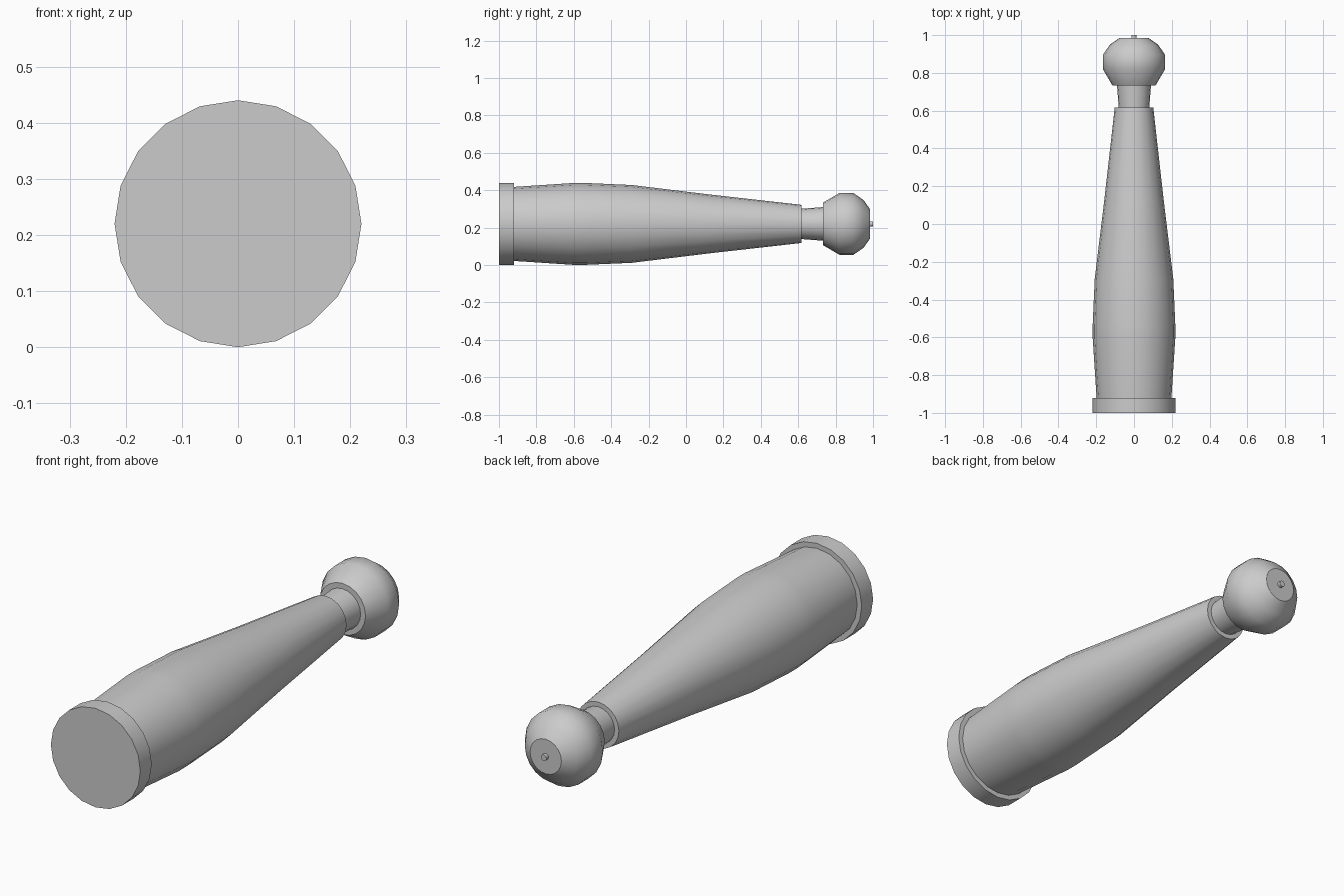
import bpy, bmesh
from math import sin, cos, pi, radians

if "Cube" in bpy.data.objects:
    bpy.data.objects.remove(bpy.data.objects["Cube"])

SIDES = 20
AXIS_Z = 0.22


def lathe(name, profile, sides=SIDES):
    """Closed solid turned around the lengthwise (y) axis; profile is (y, radius)."""
    bm = bmesh.new()
    rings = []
    for y, r in profile:
        rings.append([bm.verts.new((r * sin(2 * pi * i / sides), y,
                                    AXIS_Z + r * cos(2 * pi * i / sides)))
                      for i in range(sides)])
    for a, b in zip(rings, rings[1:]):
        for i in range(sides):
            j = (i + 1) % sides
            bm.faces.new((a[i], a[j], b[j], b[i]))
    bm.faces.new(rings[0])
    bm.faces.new(rings[-1])
    bmesh.ops.recalc_face_normals(bm, faces=bm.faces)
    mesh = bpy.data.meshes.new(name)
    bm.to_mesh(mesh)
    bm.free()
    obj = bpy.data.objects.new(name, mesh)
    bpy.context.collection.objects.link(obj)
    bpy.ops.object.select_all(action='DESELECT')
    obj.select_set(True)
    bpy.context.view_layer.objects.active = obj
    bpy.ops.object.shade_smooth_by_angle(angle=radians(35))
    return obj


# Flat collar at the front end
lathe("base_collar", [(-1.0, 0.22), (-0.92, 0.22)])

# Long bulging body that tapers towards the neck
lathe("body", [(-0.92, 0.198), (-0.60, 0.219), (-0.54, 0.219),
               (-0.29, 0.208), (0.12, 0.158), (0.617, 0.102)])

# Narrow neck, flaring slightly into the knob
lathe("neck", [(0.617, 0.081), (0.735, 0.09)])

# Rounded knob
lathe("knob", [(0.733, 0.114), (0.82, 0.165), (0.895, 0.165),
               (0.949, 0.128), (0.985, 0.077)])

# Small pin on the end of the knob
lathe("tip_pin", [(0.985, 0.014), (1.0, 0.014)], sides=12)
